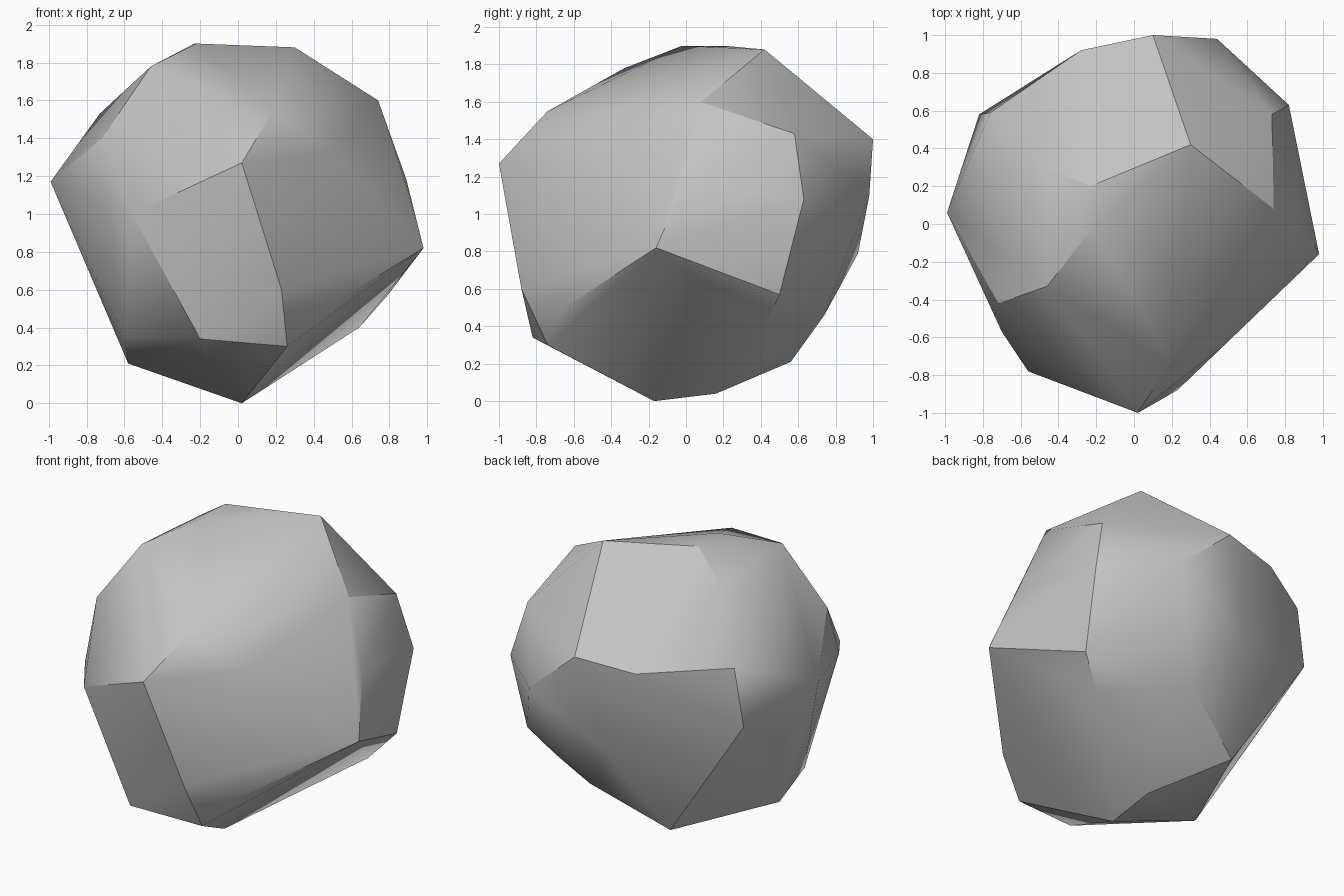
import bpy
import bmesh
import math


def remove_default_cube():
    cube = bpy.data.objects.get("Cube")
    if cube is not None:
        bpy.data.objects.remove(cube, do_unlink=True)


def make_material(name, colour):
    material = bpy.data.materials.new(name)
    material.use_nodes = True
    material.diffuse_color = colour
    shader = material.node_tree.nodes["Principled BSDF"]
    shader.inputs["Base Color"].default_value = colour
    shader.inputs["Roughness"].default_value = 0.9
    return material


def chiselled_stone(name, corners, material):
    """Wrap a tight faceted skin around the given corner points."""
    shape = bmesh.new()
    for corner in corners:
        shape.verts.new(corner)
    result = bmesh.ops.convex_hull(shape, input=shape.verts[:])
    unused = set(result["geom_interior"]) | set(result["geom_unused"])
    loose = [item for item in unused if isinstance(item, bmesh.types.BMVert)]
    bmesh.ops.delete(shape, geom=loose, context="VERTS")

    # Merge almost flat triangles into broad facets
    bmesh.ops.dissolve_limit(shape, angle_limit=math.radians(4),
                             verts=shape.verts[:], edges=shape.edges[:])
    bmesh.ops.recalc_face_normals(shape, faces=shape.faces[:])

    mesh = bpy.data.meshes.new(name)
    shape.to_mesh(mesh)
    shape.free()
    mesh.materials.append(material)
    stone = bpy.data.objects.new(name, mesh)
    bpy.context.collection.objects.link(stone)
    return stone


# Crown of the stone
crown = [
    (-.23, .2, 1.9), (-.22, -.02, 1.9), (.3, .42, 1.88),
    (-.46, -.33, 1.78), (-.47, .3, 1.73), (.74, .08, 1.6),
    (-.73, .2, 1.53), (.19, -.74, 1.55),
]

# Front shoulder and cheeks
front = [
    (.02, -1, 1.27), (-.56, -.78, 1), (-.7, -.57, 1.04),
    (-.72, -.42, 1.4), (.48, -.64, 1.33), (.23, -.88, .6),
    (.46, -.65, .5), (.26, -.74, .3), (-.2, -.82, .34),
]

# Side ridges
sides = [
    (-.99, .06, 1.17), (-.82, .58, 1.03), (-.76, .59, 1.4),
    (-.8, .16, .74), (.98, -.16, .82), (.89, 0, 1.18),
    (.82, .63, 1.08), (.73, .58, 1.43), (.79, .5, .57),
]

# Back bulge
back = [
    (.1, 1, 1.4), (.44, .98, 1.1), (-.28, .92, 1.36),
    (-.07, .92, .79), (.17, .74, .46),
]

# Tapered foot
foot = [
    (.02, -.17, 0), (.03, .16, .04), (-.28, .56, .21),
    (-.58, -.13, .21), (-.6, -.36, .35), (.64, .42, .4),
]

remove_default_cube()
grey = make_material("stone grey", (.55, .55, .55, 1))
rock = chiselled_stone("rock", crown + front + sides + back + foot, grey)

# Soft facets with crisp ridges
bpy.ops.object.select_all(action="DESELECT")
rock.select_set(True)
bpy.context.view_layer.objects.active = rock
bpy.ops.object.shade_smooth_by_angle(angle=math.radians(30))
